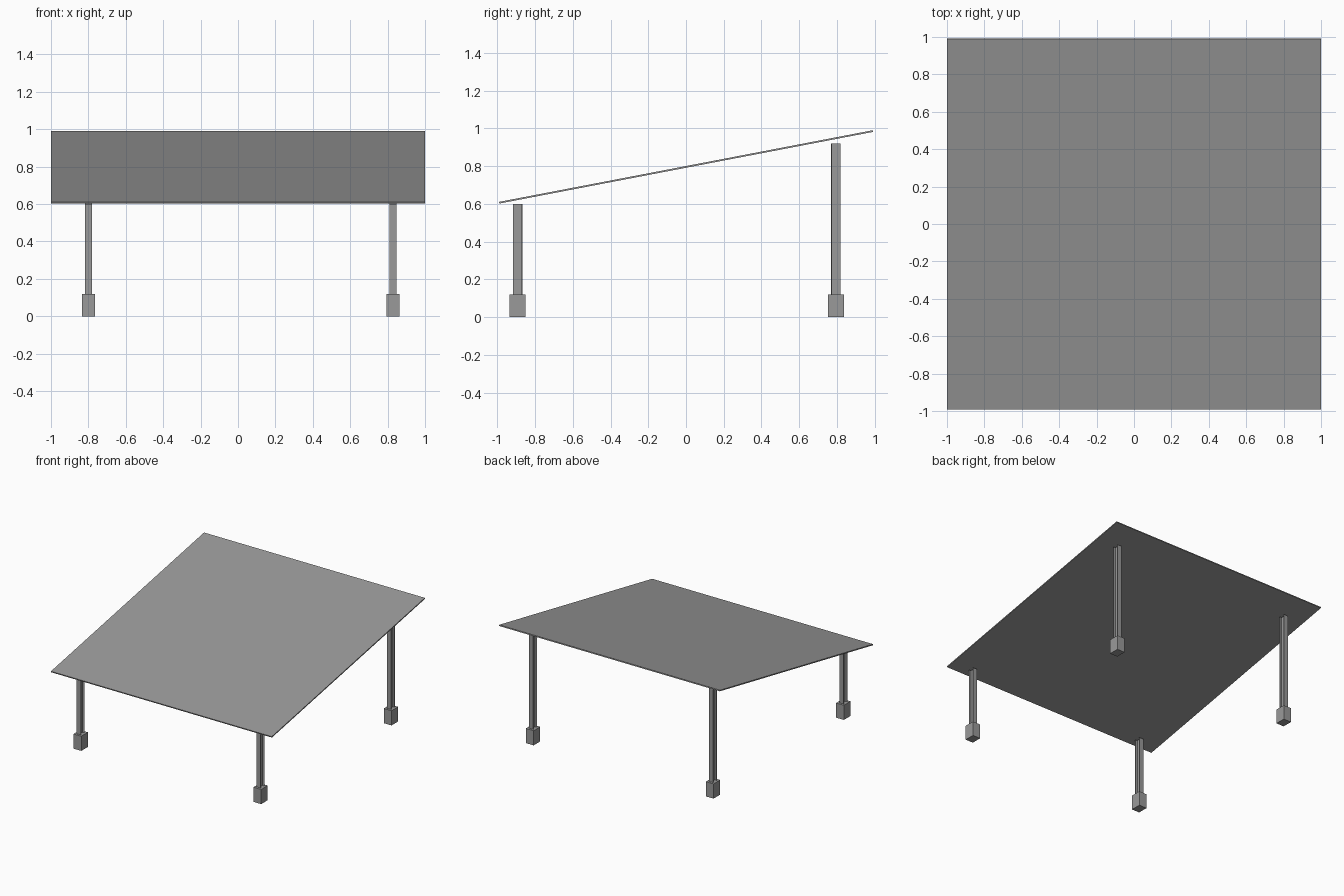
import bpy
import bmesh
import math

if "Cube" in bpy.data.objects:
    bpy.data.objects.remove(bpy.data.objects["Cube"])

# Dark grey for every part
grey = bpy.data.materials.new("dark_grey")
grey.diffuse_color = (0.32, 0.32, 0.32, 1)
grey.use_nodes = True
grey.node_tree.nodes["Principled BSDF"].inputs["Base Color"].default_value = grey.diffuse_color


def add_object(name, bm, loc, tilt=0.0):
    me = bpy.data.meshes.new(name)
    bm.to_mesh(me)
    bm.free()
    me.materials.append(grey)
    ob = bpy.data.objects.new(name, me)
    ob.location = loc
    ob.rotation_euler.x = tilt
    bpy.context.collection.objects.link(ob)


def box(name, size, loc, tilt=0.0):
    bm = bmesh.new()
    bmesh.ops.create_cube(bm, size=1.0)
    bmesh.ops.scale(bm, vec=size, verts=bm.verts)
    add_object(name, bm, loc, tilt)


def beam(name, x, y, z0, z1, w=0.038, d=0.05, t=0.004):
    # I-section extruded upward: flanges face front and back
    a, b, f, h = w / 2, d / 2, d / 2 - t, t / 2
    section = [(-a, -b), (a, -b), (a, -f), (h, -f), (h, f), (a, f),
               (a, b), (-a, b), (-a, f), (-h, f), (-h, -f), (-a, -f)]
    bm = bmesh.new()
    face = bm.faces.new([bm.verts.new((px, py, 0)) for px, py in section])
    ext = bmesh.ops.extrude_face_region(bm, geom=[face])
    top = [v for v in ext["geom"] if isinstance(v, bmesh.types.BMVert)]
    bmesh.ops.translate(bm, vec=(0, 0, z1 - z0), verts=top)
    bmesh.ops.recalc_face_normals(bm, faces=bm.faces)
    add_object(name, bm, (x, y, z0))


# Tilted flat panel
box("tilted_panel", (2.0, 2.016, 0.009), (0, 0, 0.796), math.radians(10.85))

# Footing blocks and steel posts, short in front and tall behind
for row, y, top in (("front", -0.892, 0.60), ("back", 0.794, 0.92)):
    for side, x in (("left", -0.80), ("right", 0.829)):
        box(f"{row}_{side}_footing", (0.07, 0.085, 0.12), (x, y, 0.06))
        beam(f"{row}_{side}_post", x, y, 0.12, top)
